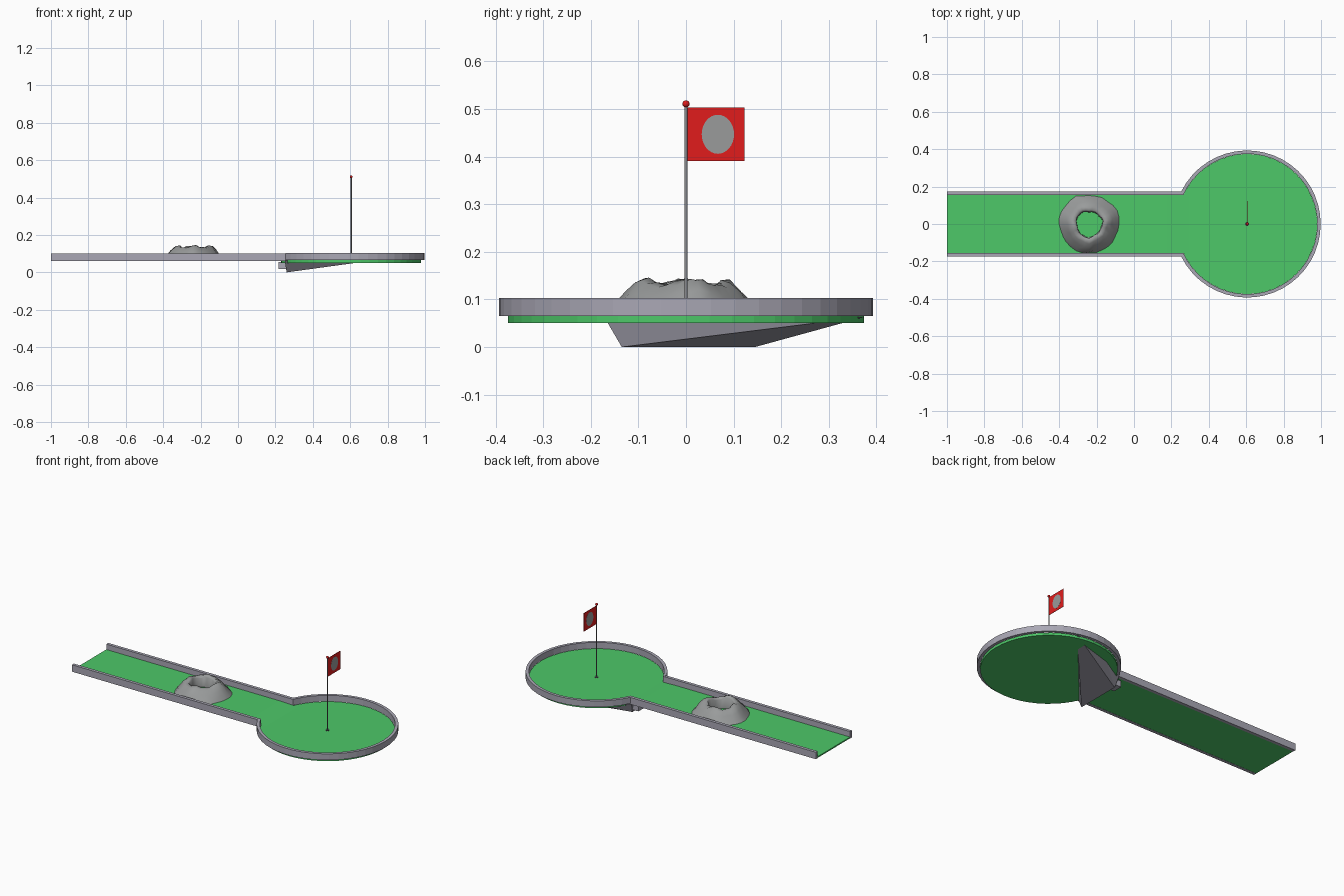
import bpy, bmesh, math, random
from mathutils import Vector

if "Cube" in bpy.data.objects:
    bpy.data.objects.remove(bpy.data.objects["Cube"])

random.seed(4)
CX, R_OUT, R_IN = 0.605, 0.393, 0.375   # round green
Y_OUT, Y_IN = 0.175, 0.156              # lane half widths


def material(name, rgb):
    m = bpy.data.materials.new(name)
    m.diffuse_color = (*rgb, 1)
    m.use_nodes = True
    m.node_tree.nodes["Principled BSDF"].inputs["Base Color"].default_value = m.diffuse_color
    return m


green = material("turf_green", (0.075, 0.58, 0.14))
red = material("flag_red", (0.75, 0.012, 0.012))
dark = material("dark_grey", (0.06, 0.06, 0.07))
stone = material("stone_grey", (0.32, 0.33, 0.33))
metal = material("metal_grey", (0.25, 0.25, 0.26))
wall_mat = material("wall_grey", (0.40, 0.39, 0.46))


def make(name, verts, faces, mat=None, smooth=False):
    me = bpy.data.meshes.new(name)
    me.from_pydata(verts, [], faces)
    bm = bmesh.new()
    bm.from_mesh(me)
    bmesh.ops.recalc_face_normals(bm, faces=bm.faces)
    bm.to_mesh(me)
    bm.free()
    ob = bpy.data.objects.new(name, me)
    bpy.context.collection.objects.link(ob)
    if mat:
        me.materials.append(mat)
    if smooth:
        for p in me.polygons:
            p.use_smooth = True
    return ob


def strip(name, sections, mat=None):
    """Skin a list of four-point sections into a closed bar."""
    verts = [v for s in sections for v in s]
    n = len(sections)
    faces = [(4*i + k, 4*i + (k+1) % 4, 4*i + 4 + (k+1) % 4, 4*i + 4 + k)
             for i in range(n - 1) for k in range(4)]
    faces += [(3, 2, 1, 0), tuple(range(4*n - 4, 4*n))]
    return make(name, verts, faces, mat)


def box(name, x0, x1, y0, y1, z0, z1, mat=None):
    return strip(name, [[(x, y0, z0), (x, y1, z0), (x, y1, z1), (x, y0, z1)]
                        for x in (x0, x1)], mat)


def cylinder(name, loc, r, depth, sides, mat, rot=(0, 0, 0)):
    bpy.ops.mesh.primitive_cylinder_add(vertices=sides, radius=r, depth=depth,
                                        location=loc, rotation=rot)
    ob = bpy.context.object
    ob.name = name
    ob.data.materials.append(mat)
    return ob


# Lane turf, dipping gently into the round green
sections = []
for i in range(9):
    t = i / 8
    x = -1 if i == 0 else 0.15 + 0.2 * t
    z = 0.069 - 0.005 * t * t * (3 - 2 * t)
    sections.append([(x, -Y_IN, 0.061), (x, Y_IN, 0.061), (x, Y_IN, z), (x, -Y_IN, z)])
strip("lane_turf", sections, green)

# Round turf disc
cylinder("round_turf", (CX, 0, 0.0575), 0.3745, 0.015, 48, green)

# Lane walls, ends meeting the ring
for side, label in ((-1, "front"), (1, "back")):
    secs = []
    for xo, xi in ((-1, -1), (0.255, 0.264)):
        secs.append([(xo, side*Y_OUT, 0.06), (xi, side*Y_IN, 0.06),
                     (xi, side*Y_IN, 0.102), (xo, side*Y_OUT, 0.102)])
    strip("lane_wall_" + label, secs, wall_mat)

# Ring wall, open toward the lane
ring = []
SEG = 40
a_out = math.pi - math.asin(Y_OUT / R_OUT)
a_in = math.pi - math.asin(Y_IN / R_IN)
for i in range(SEG + 1):
    f = 2 * i / SEG - 1
    ao, ai = a_out * f, a_in * f
    o = (CX + R_OUT * math.cos(ao), R_OUT * math.sin(ao))
    n = (CX + R_IN * math.cos(ai), R_IN * math.sin(ai))
    ring.append([(*o, 0.065), (*n, 0.065), (*n, 0.103), (*o, 0.103)])
strip("ring_wall", ring, wall_mat)

# Slanted support wedge beneath the joint
make("under_wedge",
     [(0.26, -0.135, 0), (0.26, 0.145, 0), (0.25, -0.17, 0.06),
      (0.25, 0.17, 0.06), (0.45, 0.29, 0.06), (0.72, 0.375, 0.063)],
     [(0, 1, 5), (1, 4, 5), (0, 2, 3, 1), (1, 3, 4), (0, 5, 2), (2, 5, 4, 3)], wall_mat)
box("under_block", 0.217, 0.265, 0.09, 0.15, 0.017, 0.055, wall_mat)

# Rock crater obstacle: an uneven revolved profile
profile = [(0.160, 0.068), (0.143, 0.088), (0.120, 0.112), (0.098, 0.132),
           (0.080, 0.137), (0.070, 0.128), (0.068, 0.068)]
N = 28
verts, faces = [], []
for i in range(N):
    a = 2 * math.pi * i / N
    lump = 0.05 * math.sin(3*a + 0.6) + 0.03 * math.sin(7*a)
    for k, (r, z) in enumerate(profile):
        rr = r * (1 + lump * (0.6 if k < 3 else 1) + random.uniform(-0.025, 0.025))
        zz = z
        if 0 < k < 6:
            zz += 0.006 * math.sin(4*a + 1) + random.uniform(-0.004, 0.004)
        y = max(-0.154, min(0.154, rr * math.sin(a)))
        verts.append((-0.24 + rr * math.cos(a), y, zz))
P = len(profile)
for i in range(N):
    j = (i + 1) % N
    faces += [(i*P + k, j*P + k, j*P + k + 1, i*P + k + 1) for k in range(P - 1)]
make("rock_crater", verts, faces, stone, smooth=True)

# Cup, pole and top ball
cylinder("cup", (CX, 0, 0.063), 0.011, 0.006, 16, dark)
cylinder("flag_pole", (CX, 0, 0.282), 0.0032, 0.448, 12, metal)
bpy.ops.mesh.primitive_uv_sphere_add(segments=16, ring_count=8, radius=0.0075,
                                     location=(CX, 0, 0.511))
ball = bpy.context.object
ball.name = "pole_ball"
ball.data.materials.append(red)
bpy.ops.object.shade_smooth()

# Flag with an oval badge through both sides
box("flag", CX - 0.001, CX + 0.001, 0.002, 0.123, 0.391, 0.503, red)
badge = cylinder("flag_badge", (CX, 0.067, 0.447), 1, 0.003, 32, stone,
                 (0, math.pi / 2, 0))
badge.scale = (0.041, 0.034, 1)
